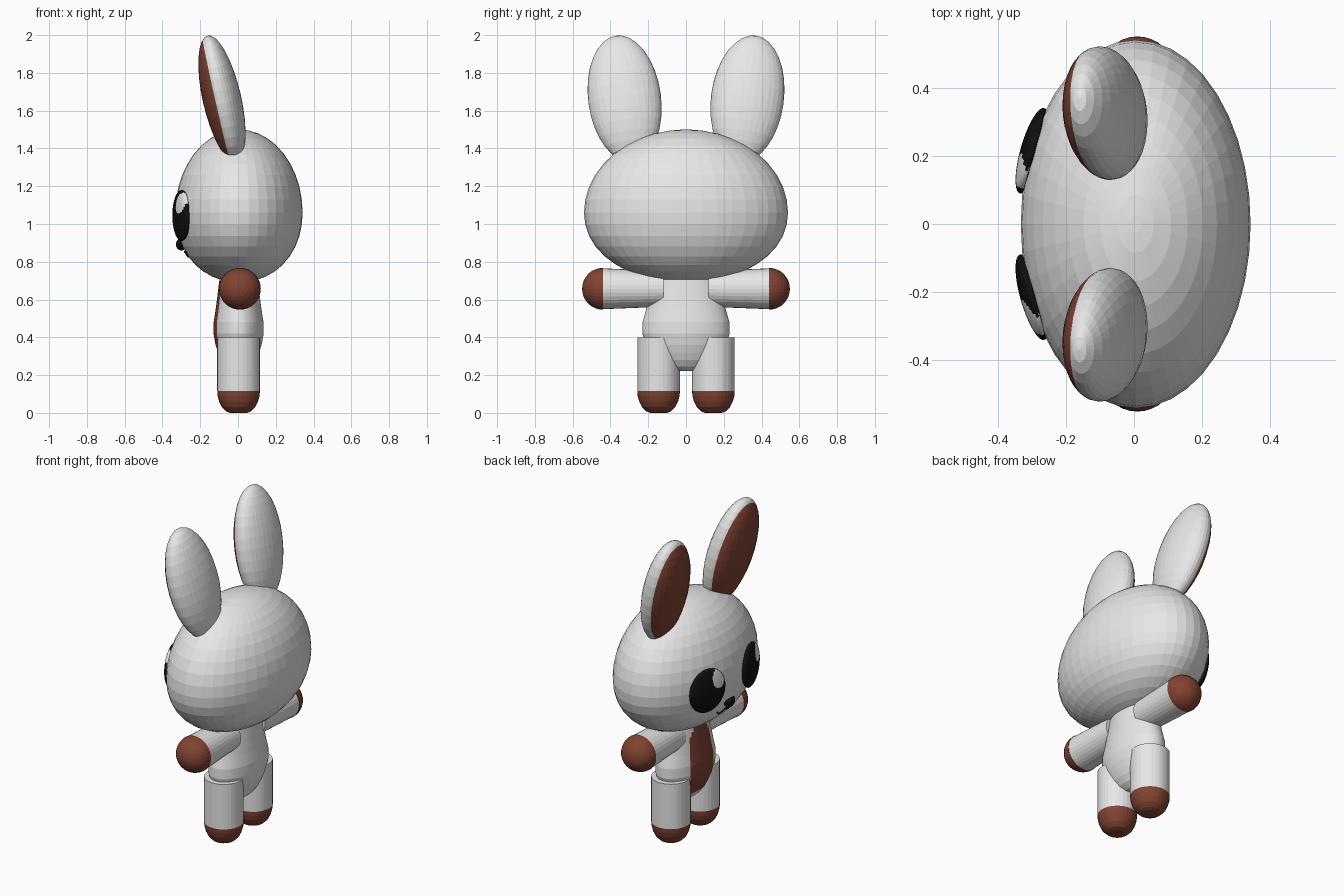
import bpy, bmesh, math
from mathutils import Matrix, Vector

if "Cube" in bpy.data.objects:
    bpy.data.objects.remove(bpy.data.objects["Cube"])


def material(name, rgb):
    m = bpy.data.materials.new(name)
    m.diffuse_color = (*rgb, 1)
    m.use_nodes = True
    m.node_tree.nodes["Principled BSDF"].inputs["Base Color"].default_value = m.diffuse_color
    return m


WHITE = material("soft white", (0.8, 0.8, 0.8))
BROWN = material("chestnut brown", (0.22, 0.056, 0.032))
BLACK = material("black", (0.005, 0.005, 0.005))


def finish(name, bm, mats, rule=None):
    """Turn a bmesh into an object; rule(face centre) says which faces use the second colour."""
    bmesh.ops.recalc_face_normals(bm, faces=bm.faces)
    if rule:
        for f in bm.faces:
            f.material_index = 1 if rule(f.calc_center_median()) else 0
    me = bpy.data.meshes.new(name)
    bm.to_mesh(me)
    bm.free()
    for m in mats:
        me.materials.append(m)
    ob = bpy.data.objects.new(name, me)
    bpy.context.collection.objects.link(ob)
    return ob


def lathe(profile, matrix, segments=32):
    """Spin (height, radius) points round z, cap both ends, then transform."""
    bm = bmesh.new()
    rings = []
    for z, r in profile:
        rings.append([bm.verts.new((r * math.cos(2 * math.pi * i / segments),
                                    r * math.sin(2 * math.pi * i / segments), z))
                      for i in range(segments)])
    for a, b in zip(rings, rings[1:]):
        for i in range(segments):
            j = (i + 1) % segments
            bm.faces.new((a[i], a[j], b[j], b[i]))
    bm.faces.new(rings[0])
    bm.faces.new(rings[-1])
    bm.transform(matrix)
    return bm


def ball(matrix, segments=32, rings=16):
    bm = bmesh.new()
    bmesh.ops.create_uvsphere(bm, u_segments=segments, v_segments=rings, radius=1)
    bm.transform(matrix)
    return bm


def refine(points, n):
    out = []
    for (z0, r0), (z1, r1) in zip(points, points[1:]):
        out += [(z0 + (z1 - z0) * k / n, r0 + (r1 - r0) * k / n) for k in range(n)]
    return out + [points[-1]]


def move(x, y, z):
    return Matrix.Translation((x, y, z))


def size(x, y, z):
    return Matrix.Diagonal((x, y, z, 1))


# Head: wide egg, a little squarer and flattened below
HX, HY, HZ = 0.337, 0.54, 1.06


def head_radius(z):
    d = z - HZ
    if d > 0:
        return max(0.0, 1 - (d / 0.44) ** 2) ** 0.5
    return max(0.0, 1 - (-d / 0.368) ** 2.1) ** (1 / 2.1)


def head_x(y, z):
    r = head_radius(z)
    return 0.005 - HX * math.sqrt(max(0, r * r - (y / HY) ** 2))


heights = [HZ - 0.36 * math.cos(math.pi / 2 * k / 9) for k in range(9)]
heights += [HZ + 0.44 * math.sin(math.pi / 2 * k / 10) for k in range(10)] + [1.4995]
finish("head", lathe([(z, head_radius(z)) for z in heights],
                     move(0.005, 0, 0) @ size(HX, HY, 1), 40), [WHITE])

# Body: pear shape with a brown belly patch on the face side (-x)
pear = [(0.222, 0.035), (0.245, 0.068), (0.28, 0.092), (0.32, 0.109), (0.36, 0.122),
        (0.42, 0.133), (0.48, 0.132), (0.55, 0.121), (0.62, 0.112), (0.70, 0.102), (0.78, 0.09)]


def belly(c):
    t = 1 - ((c.z - 0.45) / 0.29) ** 2
    return c.x < -0.02 and c.z > 0.28 and t > 0 and abs(c.y) < 0.115 * math.sqrt(t)


finish("body", lathe(refine(pear, 3), move(0.003, 0, 0) @ size(1, 1.74, 1), 72),
       [WHITE, BROWN], belly)

for s, side in ((1, "left"), (-1, "right")):
    # Legs: upright cylinders with rounded brown feet
    leg = [(0, 0.045), (0.008, 0.065), (0.03, 0.088), (0.06, 0.103),
           (0.09, 0.111), (0.117, 0.113), (0.40, 0.113)]
    finish(side + "_leg", lathe(leg, move(0.003, s * 0.145, 0)), [WHITE, BROWN],
           lambda c: c.z < 0.115)

    # Arms: level, slightly flared, ending in half-round brown hands
    arm = [(0.12, 0.095), (0.44, 0.108)]
    arm += [(0.44 + 0.11 * math.sin(math.pi / 2 * k / 8),
             0.11 * math.cos(math.pi / 2 * k / 8) + 0.0005) for k in range(9)]
    finish(side + "_arm",
           lathe(arm, move(0.01, 0, 0.657) @ Matrix.Rotation(-s * math.pi / 2, 4, 'X')),
           [WHITE, BROWN], lambda c: abs(c.y) > 0.439)

    # Ears: flattened ellipsoids leaning out and forward, brown on the face side
    place = (move(-0.085, s * 0.325, 1.663) @ Matrix.Rotation(-s * math.radians(7.6), 4, 'X')
             @ Matrix.Rotation(math.radians(-12.7), 4, 'Y') @ size(0.102, 0.193, 0.345))
    bm = ball(Matrix.Identity(4))
    bmesh.ops.bisect_plane(bm, geom=bm.verts[:] + bm.edges[:] + bm.faces[:],
                           plane_co=(-0.3, 0, 0), plane_no=(1, 0, 0))
    bm.transform(place)
    inv = place.inverted()
    finish(side + "_ear", bm, [WHITE, BROWN], lambda c: (inv @ c).x < -0.3)

    # Eyes: shallow domes; the white glint sits to the same side on both
    glint = s * 0.215 - 0.058
    finish(side + "_eye",
           ball(move(-0.299, s * 0.215, 1.045)
                @ Matrix.Rotation(math.radians(-16 * s), 4, 'Z')
                @ size(0.034, 0.13, 0.135)
                @ Matrix.Rotation(math.pi / 2, 4, 'Y'), 64, 48),
           [BLACK, WHITE],
           lambda c: c.x < head_x(c.y, c.z) and
           ((c.y - glint) / 0.05) ** 2 + ((c.z - 1.11) / 0.056) ** 2 < 1)

    # Mouth: a thin curved line on each side, laid on the head
    cu = bpy.data.curves.new(side + "_mouth", 'CURVE')
    cu.dimensions = '3D'
    cu.bevel_depth = 0.005
    cu.bevel_resolution = 1
    line = cu.splines.new('POLY')
    line.points.add(10)
    for k, p in enumerate(line.points):
        y = 0.085 * k / 10
        z = 0.855 - 0.028 * math.sin(math.pi * k / 10)
        p.co = (head_x(y, z) - 0.001, s * y, z, 1)
    cu.materials.append(BLACK)
    bpy.context.collection.objects.link(bpy.data.objects.new(side + "_mouth", cu))

# Nose: small rounded wedge, narrowing downwards
bm = ball(Matrix.Identity(4), 24, 12)
for v in bm.verts:
    v.co.y *= 0.75 + 0.4 * v.co.z
bm.transform(move(-0.299, 0, 0.892) @ size(0.03, 0.058, 0.032))
finish("nose", bm, [BLACK])
